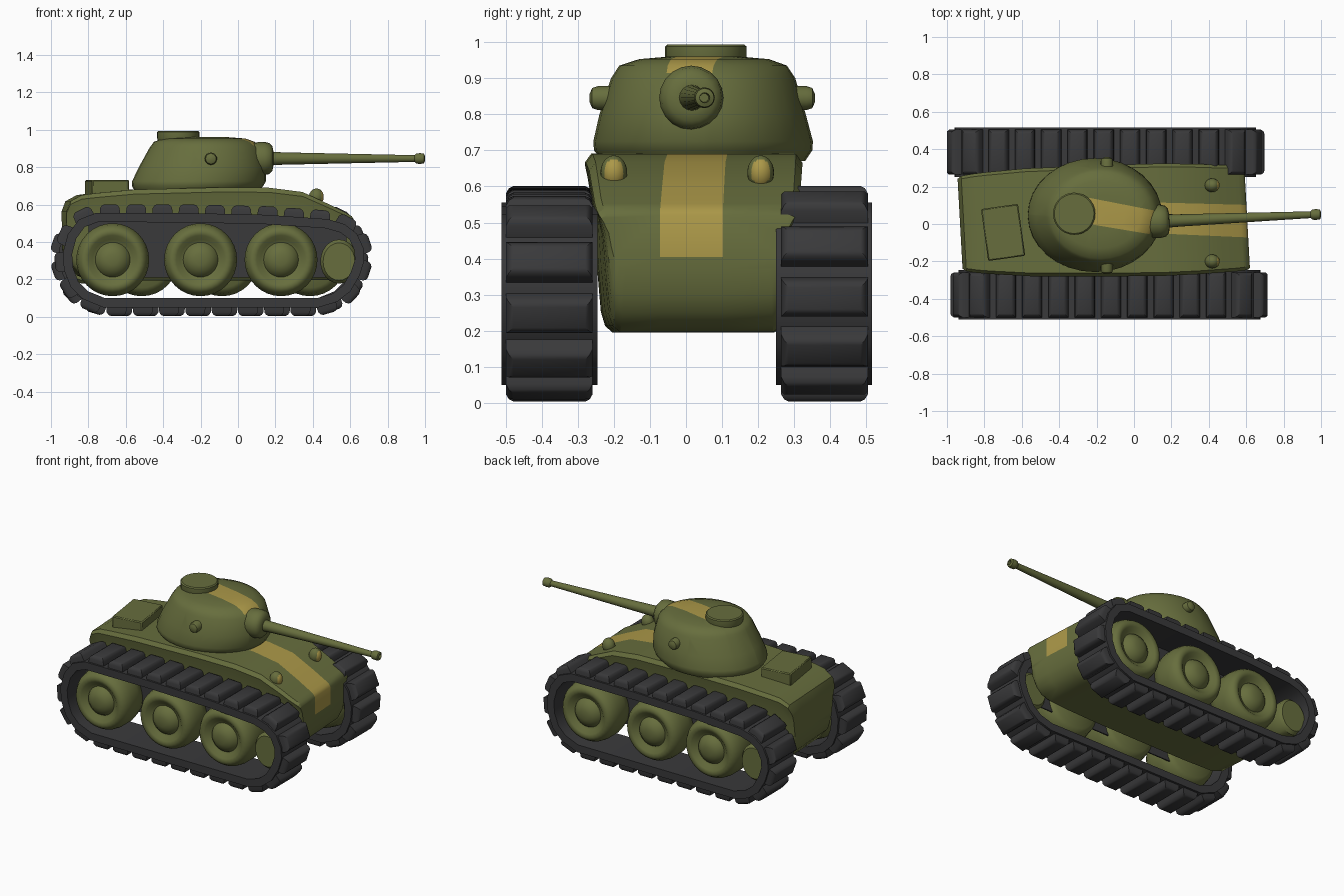
import bpy, bmesh, math
from mathutils import Vector, Matrix

if "Cube" in bpy.data.objects:
    bpy.data.objects.remove(bpy.data.objects["Cube"], do_unlink=True)


def material(name, r, g, b):
    m = bpy.data.materials.new(name)
    m.use_nodes = True
    m.diffuse_color = (r, g, b, 1)
    m.node_tree.nodes["Principled BSDF"].inputs["Base Color"].default_value = (r, g, b, 1)
    return m


OLIVE = material("olive green", 0.135, 0.155, 0.047)
TAN = material("tan stripe", 0.41, 0.315, 0.065)
DARK = material("track grey", 0.041, 0.041, 0.043)


def finish(name, bm, mats, angle=40):
    bmesh.ops.recalc_face_normals(bm, faces=bm.faces)
    me = bpy.data.meshes.new(name)
    bm.to_mesh(me)
    bm.free()
    for m in mats:
        me.materials.append(m)
    ob = bpy.data.objects.new(name, me)
    bpy.context.collection.objects.link(ob)
    bpy.ops.object.select_all(action='DESELECT')
    ob.select_set(True)
    bpy.context.view_layer.objects.active = ob
    bpy.ops.object.shade_smooth_by_angle(angle=math.radians(angle))
    return ob


def loft(bm, rings, closed=False):
    """Skin a list of point rings; cap both ends unless closed."""
    loops = [[bm.verts.new(p) for p in ring] for ring in rings]
    n = len(loops[0])
    pairs = list(zip(loops, loops[1:])) + ([(loops[-1], loops[0])] if closed else [])
    for a, b in pairs:
        for i in range(n):
            j = (i + 1) % n
            bm.faces.new((a[i], a[j], b[j], b[i]))
    if not closed:
        bm.faces.new(loops[0])
        bm.faces.new(loops[-1])


def lathe(bm, profile, start, axis, sides=28):
    """Turn (radius, distance) pairs around an axis from a start point."""
    q = Vector(axis).to_track_quat('Z', 'Y')
    rings = []
    for r, d in profile:
        angles = [math.tau * i / sides for i in range(sides)]
        rings.append([Vector(start) + q @ Vector((r * math.cos(a), r * math.sin(a), d)) for a in angles])
    loft(bm, rings)


def cut(bm, point, normal):
    bmesh.ops.bisect_plane(bm, geom=bm.verts[:] + bm.edges[:] + bm.faces[:],
                           plane_co=point, plane_no=normal)


def paint_stripe(bm, x0, x1, right, left, zmin):
    """Cut in a tan band along x; right and left give its y at x0 and x1."""
    for a, b in (right, left):
        cut(bm, (x0, a, 0), (a - b, x1 - x0, 0))
    cut(bm, (x0, 0, 0), (1, 0, 0))
    cut(bm, (0, 0, zmin), (0, 0, 1))
    for f in bm.faces:
        c = f.calc_center_median()
        t = (c.x - x0) / (x1 - x0)
        lo = right[0] + (right[1] - right[0]) * t
        hi = left[0] + (left[1] - left[0]) * t
        if t > 0 and lo < c.y < hi and c.z > zmin:
            f.material_index = 1


# Hull: stations along x as x, bottom, top, half width; one rounded section
stations = [(-0.93, 0.36, 0.565, 0.24), (-0.91, 0.29, 0.617, 0.255), (-0.85, 0.22, 0.65, 0.265),
            (-0.78, 0.195, 0.66, 0.272), (-0.57, 0.195, 0.68, 0.288), (-0.1, 0.195, 0.692, 0.298),
            (0.15, 0.195, 0.69, 0.3), (0.33, 0.195, 0.667, 0.295), (0.475, 0.197, 0.6, 0.287),
            (0.53, 0.215, 0.572, 0.284), (0.57, 0.25, 0.552, 0.28), (0.594, 0.3, 0.538, 0.276),
            (0.605, 0.37, 0.52, 0.268)]
section = [(0.74, 0), (0.81, 0.04), (0.85, 0.12), (0.89, 0.4), (0.92, 0.68), (0.975, 0.88), (1, 0.95), (0.94, 1)]
bm = bmesh.new()
rings = []
for x, z0, z1, half in stations:
    outline = section + [(-w, t) for w, t in reversed(section)]
    rings.append([(x - 0.055 * w * half, 0.02 + 0.02 * x + w * half, z0 + (z1 - z0) * t) for w, t in outline])
loft(bm, rings)
paint_stripe(bm, 0.12, 0.61, (-0.05, -0.072), (0.115, 0.102), 0.405)
finish("hull", bm, [OLIVE, TAN], 32)

# Dark panels inside the tracks, crossing the wheels
panel = [(-0.74, 0.21), (0.47, 0.21), (0.58, 0.3), (0.58, 0.5), (-0.8, 0.515), (-0.8, 0.3)]
for name, inner, outer in (("right_side_panel", -0.288, -0.296), ("left_side_panel", 0.296, 0.304)):
    bm = bmesh.new()
    loft(bm, [[(x, y, z) for x, z in panel] for y in (inner, outer)])
    finish(name, bm, [DARK])

# Rear deck box
bm = bmesh.new()
bmesh.ops.create_cube(bm, size=1, matrix=Matrix.Translation((-0.70, -0.045, 0.677))
                      @ Matrix.Rotation(math.radians(8), 4, 'Z') @ Matrix.Diagonal((0.2, 0.28, 0.11, 1)))
bmesh.ops.bevel(bm, geom=bm.edges[:], offset=0.006, segments=1, affect='EDGES')
finish("engine_box", bm, [OLIVE])

# Turret: stacked ovals given as z, rear, front, right, left
bm = bmesh.new()
levels = [(0.67, -0.55, 0.11, -0.23, 0.33), (0.70, -0.568, 0.135, -0.255, 0.35), (0.725, -0.566, 0.15, -0.257, 0.352),
          (0.80, -0.53, 0.15, -0.24, 0.332), (0.90, -0.475, 0.122, -0.208, 0.303),
          (0.935, -0.45, 0.09, -0.185, 0.28), (0.953, -0.40, 0.04, -0.13, 0.23), (0.96, -0.30, -0.05, -0.05, 0.15)]
rings = []
for z, x0, x1, y0, y1 in levels:
    ring = []
    for i in range(32):
        a = math.tau * i / 32
        ring.append(((x0 + x1) / 2 + (x1 - x0) / 2 * math.cos(a), (y0 + y1) / 2 + (y1 - y0) / 2 * math.sin(a), z))
    rings.append(ring)
loft(bm, rings)
paint_stripe(bm, -0.24, 0.12, (0.0, -0.06), (0.14, 0.07), 0.915)
finish("turret", bm, [OLIVE, TAN])

# Hatch
bm = bmesh.new()
lathe(bm, [(0.108, 0), (0.113, 0.02), (0.113, 0.05), (0.106, 0.056)], (-0.32, 0.055, 0.938), (0, 0, 1))
finish("hatch", bm, [OLIVE])

# Side knobs on the turret
for s, name in ((-1, "right_turret_knob"), (1, "left_turret_knob")):
    bm = bmesh.new()
    lathe(bm, [(0.033, 0), (0.033, 0.10), (0.028, 0.115), (0.012, 0.122)],
          (-0.145, 0.045 + s * 0.19, 0.845), (0, s, 0), 16)
    finish(name, bm, [OLIVE])

# Gun mantlet, barrel and muzzle
gun = Vector((0.08, 0.012, 0.846))
aim = Vector((0.92, 0.04, 0))
bm = bmesh.new()
lathe(bm, [(0.07, -0.02), (0.086, 0.005), (0.089, 0.06), (0.083, 0.088), (0.065, 0.104), (0.04, 0.109)], gun, aim, 20)
finish("mantlet", bm, [OLIVE])
bm = bmesh.new()
lathe(bm, [(0.037, 0.08), (0.033, 0.16), (0.018, 0.865), (0.027, 0.875), (0.029, 0.895),
           (0.026, 0.915), (0.014, 0.92), (0.012, 0.89)], gun, aim, 16)
finish("gun_barrel", bm, [OLIVE])

# Headlights with tan lenses facing forward
for y, name in ((-0.2, "right_headlight"), (0.207, "left_headlight")):
    bm = bmesh.new()
    bmesh.ops.create_uvsphere(bm, u_segments=24, v_segments=16, radius=1,
                              matrix=Matrix.Translation((0.418, y, 0.639))
                              @ Matrix.Rotation(math.radians(8), 4, 'Y') @ Matrix.Diagonal((0.04, 0.037, 0.047, 1)))
    for f in bm.faces:
        f.normal_update()
        f.material_index = 1 if f.normal.x > 0.66 else 0
    finish(name, bm, [OLIVE, TAN])

# Running gear: one side is the other turned half round
OUTER = [(-0.72, 0.05), (0.43, 0.05), (0.53, 0.08), (0.60, 0.135), (0.65, 0.22), (0.675, 0.30), (0.67, 0.37),
         (0.635, 0.445), (0.57, 0.495), (0.48, 0.522), (0.15, 0.545), (-0.3, 0.555), (-0.76, 0.555),
         (-0.85, 0.52), (-0.91, 0.44), (-0.937, 0.34), (-0.93, 0.25), (-0.895, 0.16), (-0.83, 0.095)]
path = [Vector((x, 0, z)) for x, z in OUTER]
segments = list(zip(path, path[1:] + path[:1]))
length = sum((b - a).length for a, b in segments)
TREADS, BELT_Y = 27, -0.379


def along(t):
    """Point at fraction t of the belt loop."""
    d = (t % 1) * length
    for a, b in segments:
        if d <= (b - a).length:
            break
        d -= (b - a).length
    return a + (b - a).normalized() * d


def place(ob, turned):
    if turned:
        ob.data.transform(Matrix.Translation((-0.285, 0.005, 0)) @ Matrix.Rotation(math.pi, 4, 'Z'))


for turned, label in ((False, "right_"), (True, "left_")):
    bm = bmesh.new()
    rings = []
    for i, p in enumerate(path):
        before, after = p - path[i - 1], path[(i + 1) % len(path)] - p
        tangent = (before.normalized() + after.normalized()).normalized()
        inward = Vector((-tangent.z, 0, tangent.x)) * 0.05
        rings.append([p + Vector((0, BELT_Y + w, 0)) + o
                      for w, o in ((-0.132, Vector()), (0.134, Vector()), (0.134, inward), (-0.132, inward))])
    loft(bm, rings, closed=True)
    place(finish(label + "track_belt", bm, [DARK]), turned)

    # Tapered tread blocks spaced evenly round the belt
    bm = bmesh.new()
    for k in range(TREADS):
        t = (k + 0.5) / TREADS
        c = along(t)
        tan = (along(t + 0.012) - along(t - 0.012)).normalized()
        out = Vector((tan.z, 0, -tan.x))
        blocks = []
        for h, l, w in ((-0.015, 0.055, 0.12), (0.026, 0.052, 0.12), (0.04, 0.043, 0.112), (0.046, 0.03, 0.1)):
            blocks.append([c + out * h + tan * l * u + Vector((0, BELT_Y + w * v, 0))
                           for u, v in ((-1, -1), (1, -1), (1, 1), (-1, 1))])
        loft(bm, blocks)
    place(finish(label + "track_treads", bm, [DARK], 35), turned)

    # Road wheels: flat inside, rounded tyre and domed hub outside
    tyre = [(0.03, -0.125), (0.15, -0.122), (0.18, -0.1), (0.195, -0.04), (0.195, 0.03), (0.187, 0.07), (0.17, 0.098),
            (0.15, 0.108), (0.13, 0.102), (0.108, 0.083), (0.093, 0.077), (0.086, 0.09), (0.06, 0.112), (0.03, 0.122)]
    for n, x in enumerate((-0.67, -0.2, 0.23)):
        bm = bmesh.new()
        lathe(bm, tyre, (x, -0.388, 0.305), (0, -1, 0), 32)
        place(finish(label + "road_wheel_" + str(n + 1), bm, [OLIVE], 50), turned)

    # Small end wheel
    bm = bmesh.new()
    lathe(bm, [(0.085, -0.11), (0.10, -0.09), (0.10, 0.07), (0.085, 0.09)], (0, 0, 0), (0, -1, 0), 24)
    bm.transform(Matrix.Translation((0.54, BELT_Y, 0.295)) @ Matrix.Diagonal((1, 1, 1.18, 1)))
    place(finish(label + "end_wheel", bm, [OLIVE]), turned)
